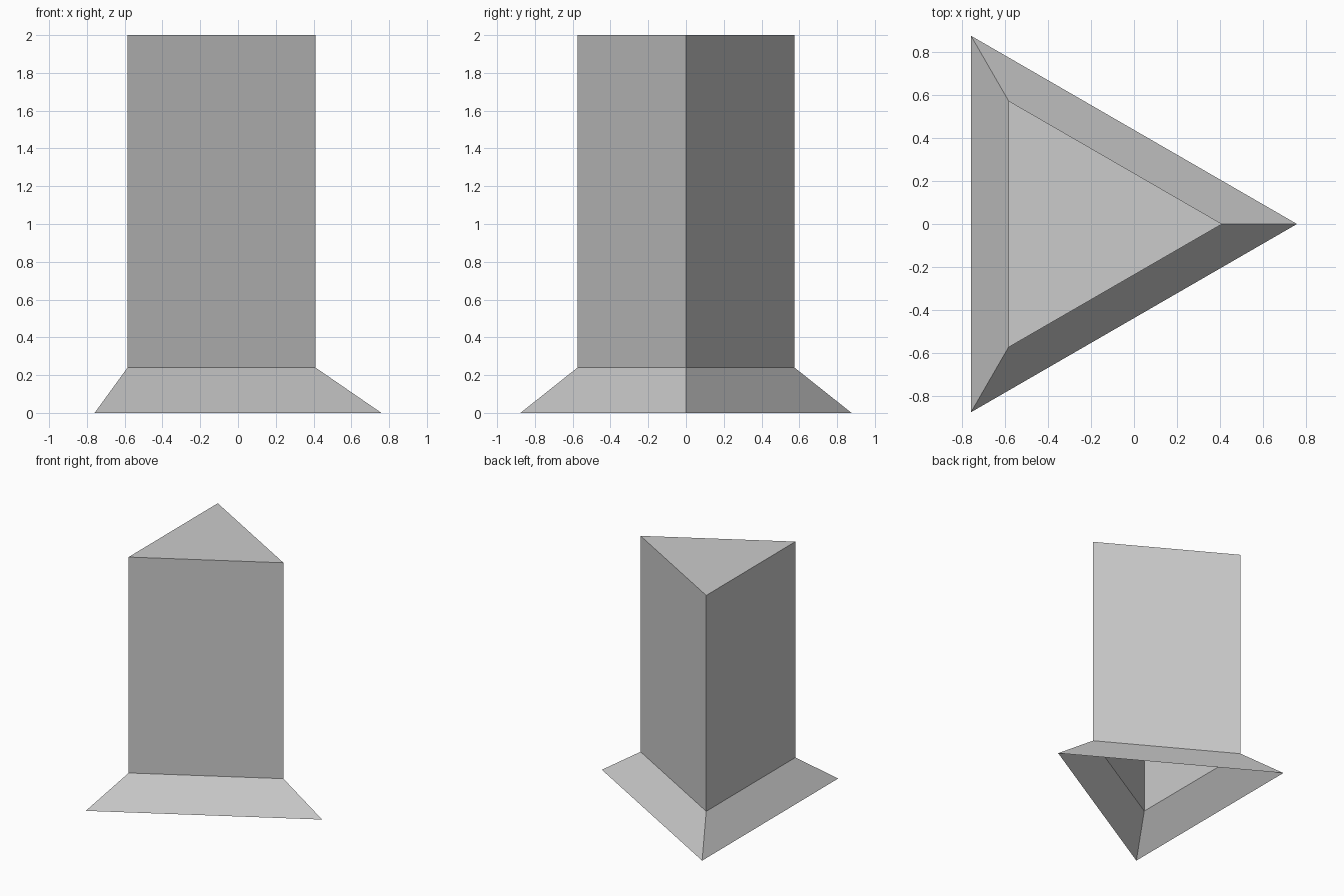
import bpy, bmesh
from math import cos, sin, tau

if "Cube" in bpy.data.objects:
    bpy.data.objects.remove(bpy.data.objects["Cube"])

CENTRE_X = -0.253
# (radius, height) of each triangular ring, bottom to top
PROFILE = [(1.012, 0.0), (0.663, 0.24), (0.663, 2.0)]
SIDES = 3

bm = bmesh.new()
rings = [[bm.verts.new((CENTRE_X + r * cos(tau * i / SIDES), r * sin(tau * i / SIDES), z))
          for i in range(SIDES)] for r, z in PROFILE]

# flared skirt and upright walls
for low, high in zip(rings, rings[1:]):
    for i in range(SIDES):
        j = (i + 1) % SIDES
        bm.faces.new((low[i], low[j], high[j], high[i]))

# flat top; the underside stays open
bm.faces.new(rings[-1])

mesh = bpy.data.meshes.new("triangular_column")
bm.to_mesh(mesh)
bm.free()
column = bpy.data.objects.new("triangular_column", mesh)
bpy.context.collection.objects.link(column)
